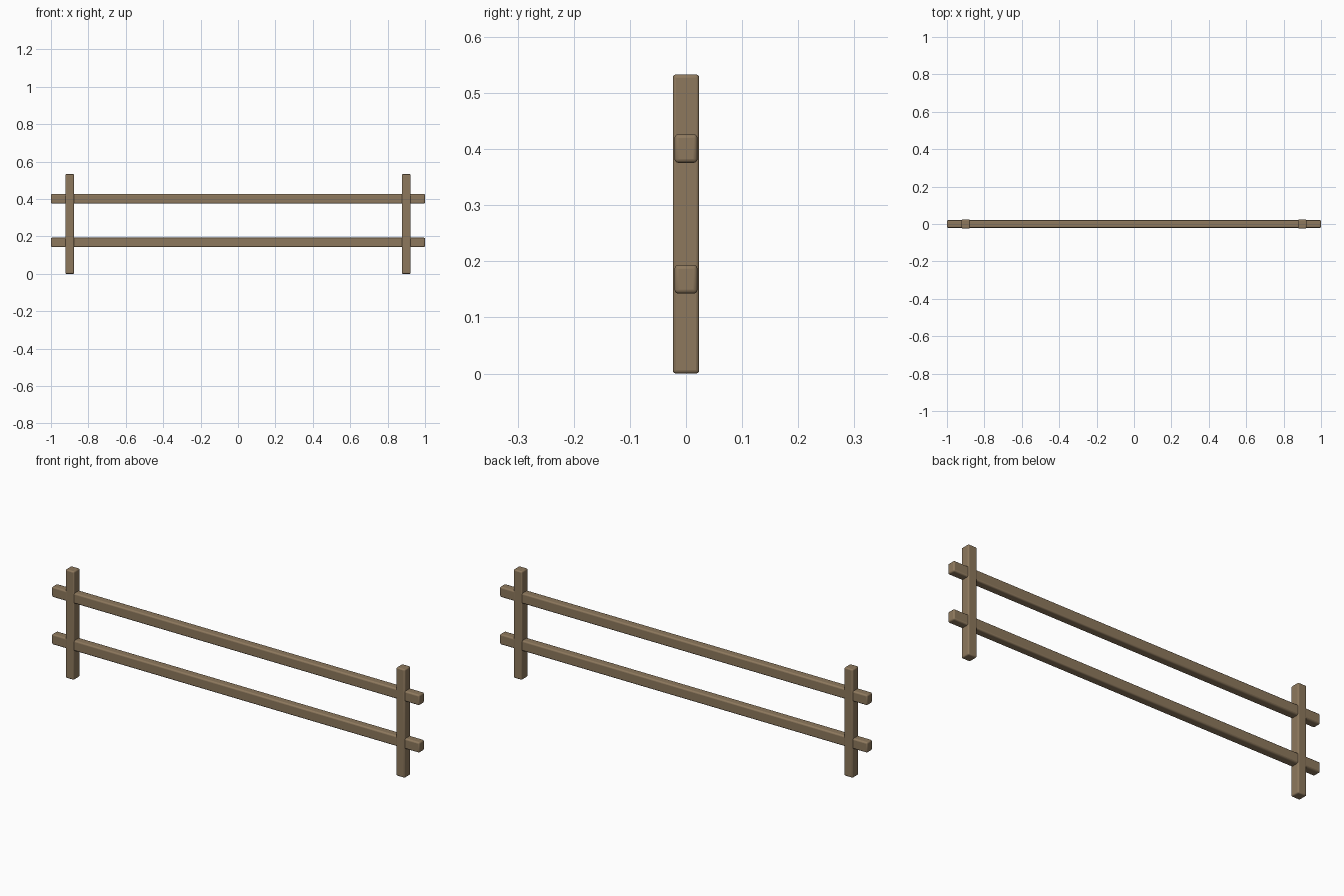
import bpy

if "Cube" in bpy.data.objects:
    bpy.data.objects.remove(bpy.data.objects["Cube"])

# Shared wood material
wood = bpy.data.materials.new("wood")
wood.diffuse_color = (0.27, 0.19, 0.11, 1)
wood.use_nodes = True
wood.node_tree.nodes["Principled BSDF"].inputs["Base Color"].default_value = wood.diffuse_color


def beam(name, size, centre, bevel=0.006):
    """Rectangular timber with softly rounded edges."""
    bpy.ops.mesh.primitive_cube_add(size=1, location=centre)
    ob = bpy.context.object
    ob.name = name
    ob.scale = size
    bpy.ops.object.transform_apply(location=False, rotation=False, scale=True)
    mod = ob.modifiers.new("rounded_edges", 'BEVEL')
    mod.width = bevel
    mod.segments = 3
    ob.data.materials.append(wood)
    bpy.ops.object.shade_smooth_by_angle()
    return ob


# Upright posts at both ends
for side, x in (("left", -0.9), ("right", 0.9)):
    beam(f"{side}_post", (0.047, 0.047, 0.533), (x, 0, 0.2665))

# Horizontal rails passing through the posts
for level, z in (("lower", 0.168), ("upper", 0.401)):
    beam(f"{level}_rail", (2.0, 0.041, 0.051), (0, 0, z), 0.007)
